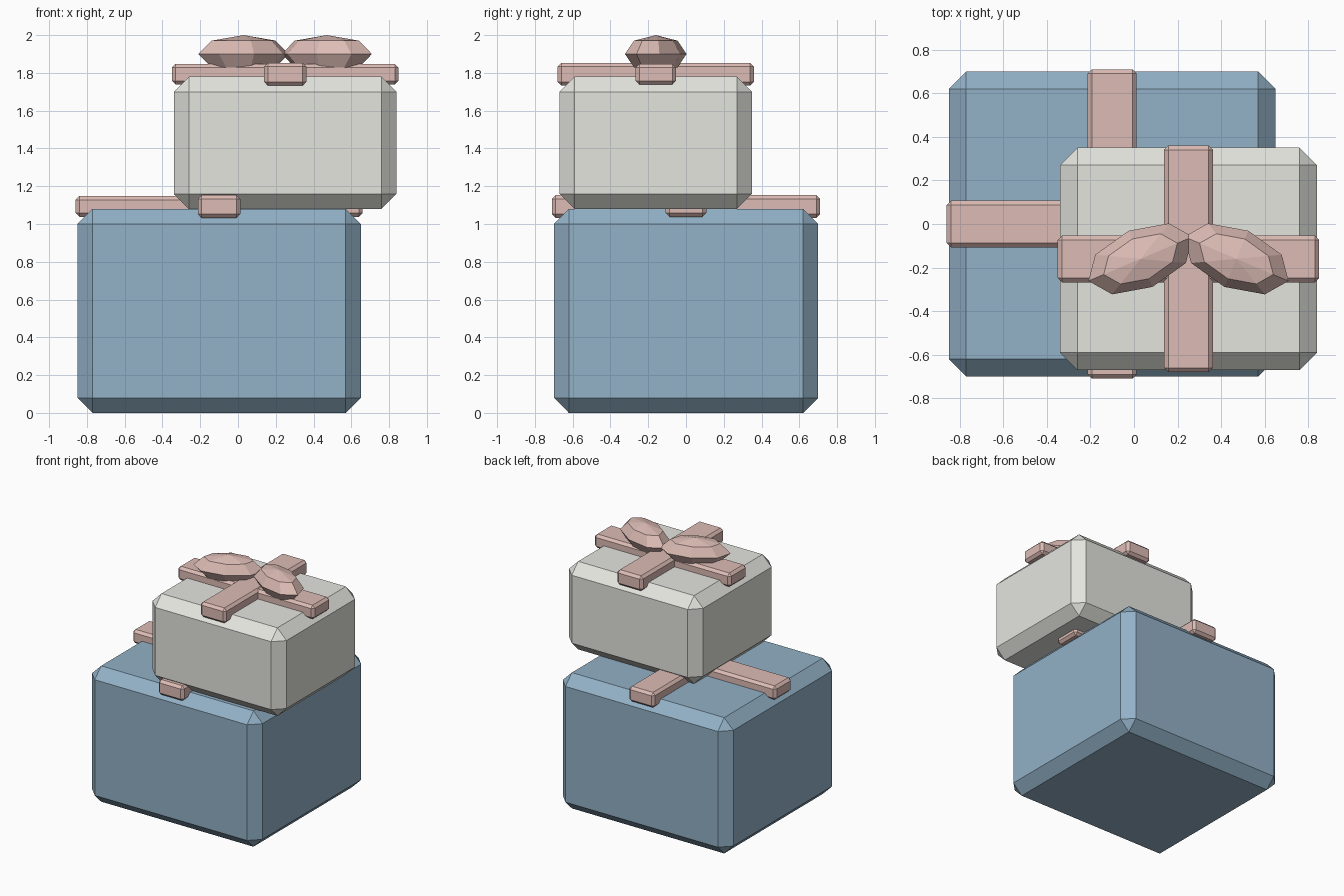
import bpy
import bmesh
from math import radians
from mathutils import Matrix, Vector

if "Cube" in bpy.data.objects:
    bpy.data.objects.remove(bpy.data.objects["Cube"])


def material(name, rgb):
    m = bpy.data.materials.new(name)
    m.diffuse_color = (*rgb, 1)
    m.use_nodes = True
    m.node_tree.nodes["Principled BSDF"].inputs["Base Color"].default_value = m.diffuse_color
    return m


BLUE = material("blue_paper", (0.29, 0.44, 0.57))
CREAM = material("cream_paper", (0.78, 0.78, 0.74))
ROSE = material("rose_ribbon", (0.72, 0.50, 0.46))


def finish(name, bm, mat):
    bmesh.ops.recalc_face_normals(bm, faces=bm.faces)
    me = bpy.data.meshes.new(name)
    bm.to_mesh(me)
    bm.free()
    me.materials.append(mat)
    ob = bpy.data.objects.new(name, me)
    bpy.context.collection.objects.link(ob)
    return ob


def chamfered_box(name, centre, size, chamfer, mat):
    bm = bmesh.new()
    bmesh.ops.create_cube(bm, size=1)
    bmesh.ops.scale(bm, vec=size, verts=bm.verts)
    bmesh.ops.bevel(bm, geom=bm.edges[:], offset=chamfer, offset_type='OFFSET',
                    segments=1, profile=0.5, affect='EDGES')
    bmesh.ops.translate(bm, vec=centre, verts=bm.verts)
    return finish(name, bm, mat)


def gift(name, x, y, bottom, size, mat):
    w, d, h = size
    top = bottom + h
    # wrapped box
    chamfered_box(name + "_box", (x, y, bottom + h / 2), size, 0.08, mat)
    # crossed ribbons lying on the lid, slightly overhanging
    rz = top + 0.013
    chamfered_box(name + "_ribbon_across", (x, y, rz), (w + 0.02, 0.215, 0.11), 0.02, ROSE)
    chamfered_box(name + "_ribbon_lengthwise", (x, y, rz), (0.225, d + 0.02, 0.12), 0.02, ROSE)


gift("large_gift", -0.10, 0.0, 0.0, (1.50, 1.40, 1.08), BLUE)
gift("small_gift", 0.25, -0.16, 1.08, (1.18, 1.02, 0.70), CREAM)

# bow: two mirrored faceted loops
for side, name in ((-1, "bow_loop_left"), (1, "bow_loop_right")):
    bm = bmesh.new()
    bmesh.ops.create_uvsphere(bm, u_segments=8, v_segments=4, radius=1)
    loc = Vector((0.25 + side * 0.22, -0.16, 1.90))
    bm.transform(Matrix.Translation(loc)
                 @ Matrix.Rotation(radians(-side * 23), 4, 'Z')
                 @ Matrix.Diagonal((0.26, 0.14, 0.10, 1)))
    finish(name, bm, ROSE)
